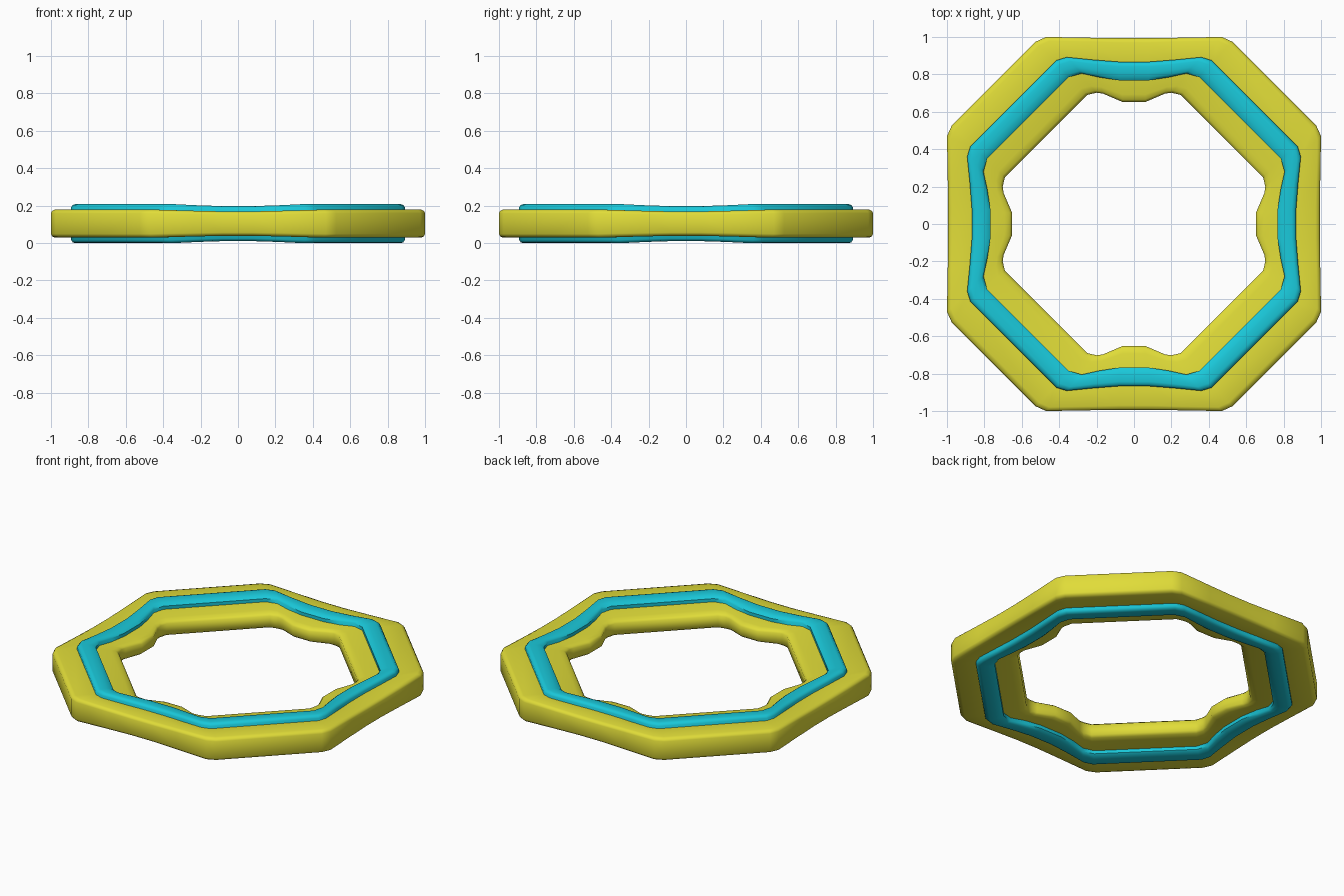
import bpy, bmesh

if "Cube" in bpy.data.objects:
    bpy.data.objects.remove(bpy.data.objects["Cube"])

CZ = 0.104  # mid height of the ring


def material(name, rgb):
    m = bpy.data.materials.new(name)
    m.diffuse_color = (*rgb, 1)
    m.use_nodes = True
    m.node_tree.nodes["Principled BSDF"].inputs["Base Color"].default_value = m.diffuse_color
    return m


def full_loop(eighth):
    """Repeat one eighth of the plan (side middle to corner) all round."""
    quarter = eighth + [(y, x, k) for x, y, k in reversed(eighth)]
    loop = []
    for _ in range(4):
        loop += quarter
        quarter = [(y, -x, k) for x, y, k in quarter]
    return loop


def make_ring(name, outer, inner, squash, section, mat):
    """Sweep a section (inward fraction, height) round the octagonal plan."""
    rows = []
    bm = bmesh.new()
    for t, h in section:
        eighth = [(a[0] + (b[0] - a[0]) * t, a[1] + (b[1] - a[1]) * t, k)
                  for a, b, k in zip(outer, inner, squash)]
        rows.append([bm.verts.new((x, y, CZ + h * k)) for x, y, k in full_loop(eighth)])
    n = len(rows[0])
    for i, row in enumerate(rows):
        nxt = rows[(i + 1) % len(rows)]
        for j in range(n):
            bm.faces.new((row[j], row[(j + 1) % n], nxt[(j + 1) % n], nxt[j]))
    bmesh.ops.recalc_face_normals(bm, faces=bm.faces)
    me = bpy.data.meshes.new(name)
    bm.to_mesh(me)
    bm.free()
    ob = bpy.data.objects.new(name, me)
    bpy.context.collection.objects.link(ob)
    me.materials.append(mat)
    bpy.ops.object.select_all(action='DESELECT')
    ob.select_set(True)
    bpy.context.view_layer.objects.active = ob
    bpy.ops.object.shade_smooth_by_angle(angle=0.9)
    return ob


def mirrored(top):
    """Close an upper half section with its underside."""
    return top + [(t, -h) for t, h in reversed(top)]


# Yellow body: thick octagonal ring, pinched at the middle of the four long sides
make_ring("ring_body",
          [(0.08, 0.994), (0.25, 0.996), (0.47, 1.0), (0.525, 0.975)],
          [(0.06, 0.652), (0.165, 0.697), (0.20, 0.702), (0.25, 0.69)],
          [0.87, 0.92, 1.0, 1.0],
          mirrored([(0, 0.055), (0.02, 0.068), (0.07, 0.075), (0.35, 0.073),
                    (0.65, 0.064), (0.88, 0.054), (0.96, 0.047), (1, 0.034)]),
          material("yellow", (0.75, 0.72, 0.04)))

# Cyan band: narrower ring standing proud above and below the body
make_ring("inlay_band",
          [(0.08, 0.867), (0.22, 0.878), (0.36, 0.892), (0.415, 0.875)],
          [(0.08, 0.768), (0.19, 0.785), (0.28, 0.805), (0.35, 0.785)],
          [0.9, 0.94, 1.0, 1.0],
          mirrored([(0, 0.088), (0.1, 0.1), (0.25, 0.104), (0.6, 0.102),
                    (0.85, 0.097), (1, 0.085)]),
          material("cyan", (0.01, 0.58, 0.70)))
